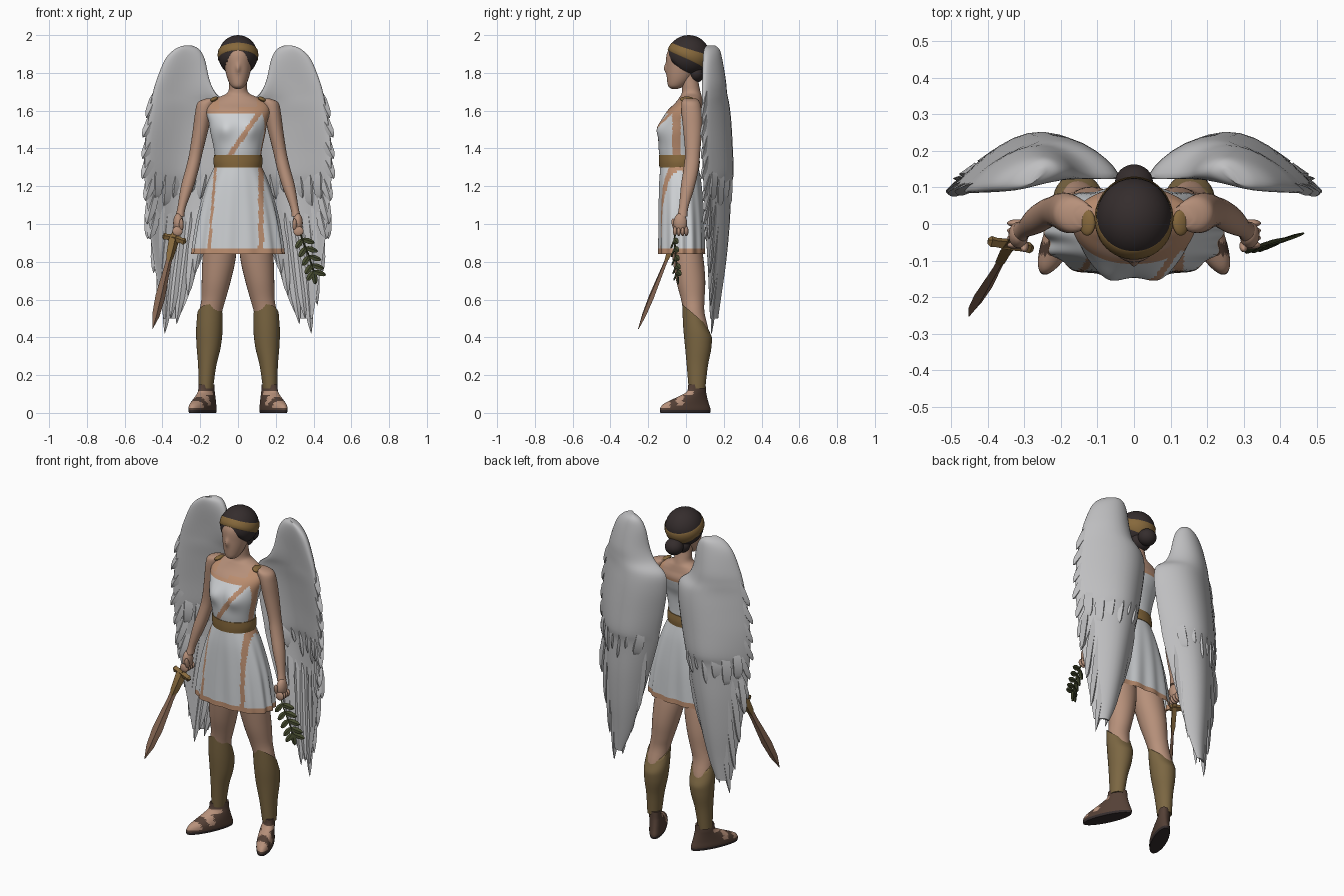
import bpy, bmesh, math
from mathutils import Vector, Matrix

cube = bpy.data.objects.get("Cube")
if cube:
    bpy.data.objects.remove(cube, do_unlink=True)


def material(name, r, g, b):
    m = bpy.data.materials.new(name)
    m.use_nodes = True
    m.diffuse_color = (r, g, b, 1)
    shader = m.node_tree.nodes["Principled BSDF"]
    shader.inputs["Base Color"].default_value = (r, g, b, 1)
    shader.inputs["Roughness"].default_value = 0.8
    return m


SKIN = material("skin", .47, .28, .195)
CLOTH = material("white cloth", .62, .64, .66)
TRIM = material("peach trim", .5, .27, .16)
WING = material("grey feather", .52, .52, .53)
GOLD = material("gold", .24, .14, .045)
BRONZE = material("bronze greave", .2, .135, .055)
DARK = material("dark hair", .035, .026, .026)
LEATHER = material("sandal leather", .09, .052, .037)
LEAF = material("olive leaf", .06, .07, .028)
BLADE = material("blade brown", .25, .14, .09)


def finish(bm, name, mats, rule=None, angle=50):
    """Turn a bmesh into a smooth shaded object; rule picks a material per face."""
    bmesh.ops.recalc_face_normals(bm, faces=bm.faces)
    for f in bm.faces:
        if rule:
            f.material_index = rule(f.calc_center_median())
    me = bpy.data.meshes.new(name)
    bm.to_mesh(me)
    bm.free()
    for m in mats:
        me.materials.append(m)
    ob = bpy.data.objects.new(name, me)
    bpy.context.collection.objects.link(ob)
    bpy.ops.object.select_all(action="DESELECT")
    ob.select_set(True)
    bpy.context.view_layer.objects.active = ob
    bpy.ops.object.shade_smooth_by_angle(angle=math.radians(angle))


def spline(keys, steps):
    """Smooth interpolation through rows of numbers."""
    out = []
    for i in range(len(keys) - 1):
        a, b, c, d = (keys[max(0, min(len(keys) - 1, i + k))] for k in (-1, 0, 1, 2))
        for s in range(steps):
            t = s / steps
            out.append([q + .5 * t * (r - p + t * (2*p - 5*q + 4*r - w + t * (3*(q - r) + w - p)))
                        for p, q, r, w in zip(a, b, c, d)])
    return out + [list(keys[-1])]


def bridge(bm, rings, caps=(True, True)):
    rows = [[bm.verts.new(p) for p in ring] for ring in rings]
    n = len(rows[0])
    for lo, hi in zip(rows, rows[1:]):
        for i in range(n):
            bm.faces.new((lo[i], lo[(i + 1) % n], hi[(i + 1) % n], hi[i]))
    for cap, row in zip(caps, (rows[0], rows[-1])):
        if cap:
            bm.faces.new(row)


def loft(name, keys, mats, n=32, steps=4, warp=None, rule=None, caps=(True, True)):
    """Stack of ellipses: rows of (x, y, z, x radius, y radius)."""
    bm = bmesh.new()
    rings = []
    for x, y, z, rx, ry in spline(keys, steps):
        ring = []
        for i in range(n):
            a = math.tau * i / n
            p = Vector((x + rx * math.cos(a), y + ry * math.sin(a), z))
            ring.append(warp(p, a) if warp else p)
        rings.append(ring)
    bridge(bm, rings, caps)
    finish(bm, name, mats, rule)


def blob(name, loc, radii, mat, rot=(0, 0), warp=None):
    bm = bmesh.new()
    bmesh.ops.create_uvsphere(bm, u_segments=32, v_segments=20, radius=1)
    rotation = Matrix.Rotation(rot[0], 4, "X") @ Matrix.Rotation(rot[1], 4, "Y")
    bm.transform(Matrix.Translation(loc) @ rotation @ Matrix.Diagonal((*radii, 1)))
    if warp:
        for v in bm.verts:
            v.co = warp(v.co)
    finish(bm, name, [mat])


LEAF_SHAPE = ((0, .35), (.2, .8), (.5, 1), (.8, .75), (.92, .45), (1, .03))


def vane(bm, start, tip, width, thick, normal, shape=LEAF_SHAPE):
    """Thin pointed lens, used for feathers, leaves and the blade."""
    start, tip = Vector(start), Vector(tip)
    d = (tip - start).normalized()
    s = d.cross(Vector(normal)).normalized()
    k = s.cross(d)
    bridge(bm, [[start.lerp(tip, t) + s * (width * w * a) + k * (thick * min(1, w + .2) * b)
                 for a, b in ((1, 0), (0, 1), (-1, 0), (0, -1))] for t, w in shape])


# Torso, neck and bodice
def bust(p, a):
    if p.y < 0:
        p.y -= .022 * math.exp(-((abs(p.x) - .07) / .045) ** 2 - ((p.z - 1.5) / .05) ** 2)
    return p


def bodice_rule(c):
    if c.z > 1.6 + .02 * (c.y < 0) * (c.x > 0):
        return 2 if .1 < abs(c.x) < .15 and c.z > 1.61 else 0
    sash = abs((c.x - .12) * .82 - (c.z - 1.6) * .57) < .013
    side = c.x > 0 and abs(c.y + .05) < .022
    return 2 if c.z > 1.585 or side or (c.y < -.03 and sash and c.x > -.06) else 1


loft("torso", [(0, -.03, 1.28, .125, .1), (0, -.035, 1.33, .12, .1), (0, -.04, 1.4, .128, .105),
               (0, -.037, 1.48, .145, .108), (0, -.022, 1.54, .155, .112), (0, .002, 1.6, .17, .1),
               (0, .017, 1.64, .155, .075), (0, .025, 1.67, .105, .06), (0, .028, 1.695, .056, .05),
               (0, .022, 1.74, .047, .046), (0, .01, 1.8, .045, .05)],
     [SKIN, CLOTH, TRIM], n=120, steps=7, warp=bust, rule=bodice_rule)


# Pleated skirt with hem and stripes, squarer than an ellipse
def pleats(p, a):
    flare = min(1, (1.31 - p.z) * 2.5)
    k = 1 + flare * (.03 * math.cos(14 * a) + .07 * math.sin(2 * a) ** 2)
    return Vector((p.x * k, (p.y + .025) * k - .025, p.z))


def skirt_rule(c):
    stripe = abs(c.x - .122) < .014 or abs(c.x + .135 - .08 * (c.z - 1.1)) < .007
    return 1 if c.z < .875 or (c.y < 0 and stripe) else 0


loft("skirt", [(0, -.035, 1.31, .122, .1), (0, -.03, 1.21, .165, .113), (0, -.025, 1.05, .21, .12),
               (0, -.023, .87, .238, .122), (0, -.023, .84, .24, .123)], [CLOTH, TRIM],
     n=168, steps=8, warp=pleats, rule=skirt_rule, caps=(True, False))
loft("belt", [(0, -.035, 1.3, .126, .106), (0, -.035, 1.33, .13, .108), (0, -.037, 1.365, .127, .106)],
     [GOLD], n=48)


# Head, hair and headband
def nose(p, a):
    if p.y < -.05:
        p.y -= .014 * math.exp(-(p.x / .012) ** 2 - ((p.z - 1.825) / .022) ** 2)
    return p


loft("face", [(0, -.06, 1.715, .012, .014), (0, -.052, 1.73, .036, .042), (0, -.035, 1.77, .056, .066),
              (0, -.02, 1.83, .07, .084), (0, -.012, 1.9, .075, .09), (0, 0, 1.96, .06, .07)],
     [SKIN], n=64, steps=6, warp=nose)


def hairline(p):
    edge = 1.865 - abs(p.x) * .5
    front = -.035 - .085 * max(0, min(1, (p.z - edge) / .04))
    return Vector((p.x, max(p.y, front), p.z))


blob("hair", (0, .014, 1.892), (.104, .112, .108), DARK, warp=hairline)
blob("hair_nape", (0, .055, 1.8), (.06, .045, .05), DARK)
blob("hair_bun", (0, .113, 1.805), (.052, .05, .048), DARK)
bm = bmesh.new()
band = []
for h, r in ((-1, .1), (-.85, 1.03), (0, 1.07), (.85, 1.03), (1, .1)):
    ring = []
    for i in range(48):
        a = math.tau * i / 48
        z = 1.898 - .042 * math.sin(-a) * -1 + h * (.028 + .008 * math.sin(a))
        size = max(.02, 1 - ((z - 1.892) / .108) ** 2) ** .5 * min(1, r + .88)
        ring.append(Vector((.108 * size * math.cos(a), .014 + .116 * size * math.sin(a), z)))
    band.append(ring)
bridge(bm, band, (False, False))
finish(bm, "headband", [GOLD])


# Wing cross-sections: z, inner x, outer x, y base, y bulge, half thickness
ROWS = spline([(1.945, .245, .285, .13, .005, .012), (1.925, .205, .335, .128, .012, .034),
               (1.87, .175, .387, .122, .025, .043), (1.76, .15, .432, .115, .048, .046),
               (1.69, .115, .452, .112, .06, .044), (1.63, .05, .465, .11, .075, .043),
               (1.54, .04, .48, .108, .09, .04), (1.4, .06, .496, .108, .102, .036),
               (1.27, .085, .496, .11, .108, .032), (1.19, .1, .49, .112, .106, .02),
               (1, .15, .472, .12, .092, .017), (.8, .205, .445, .132, .065, .013),
               (.62, .262, .415, .14, .035, .009), (.5, .315, .395, .145, .015, .005)], 5)


def sheet(row, u):
    """Point on the middle sheet of the wing, u running from inner to outer edge."""
    z, inner, outer, base, bulge, thick = row
    y = base + bulge * math.sin(math.pi * u ** .85) - .035 * (u - .5)
    return Vector((inner + (outer - inner) * u, y, z))


def row_at(z):
    return min(ROWS, key=lambda row: abs(row[0] - z))


def build_wing(label, side):
    flip = Vector((side, 1, 1))
    bm = bmesh.new()
    rings = []
    for row in ROWS:
        angles = [math.tau * i / 32 for i in range(32)]
        rings.append([(sheet(row, .5 - .5 * math.cos(a)) + Vector((0, row[5] * math.sin(a), 0))) * flip
                      for a in angles])
    bridge(bm, rings)
    finish(bm, label + "_wing", [WING])

    bm = bmesh.new()

    def feather(p, q, width, thick):
        vane(bm, p * flip, q * flip, width, thick, (0, 1, 0))

    # long flight feathers
    tips = ((.23, .74), (.265, .62), (.325, .47), (.355, .5), (.388, .42), (.42, .57), (.447, .74), (.478, .92))
    for i, (x, z) in enumerate(tips):
        p = sheet(row_at(1.15), .12 + .11 * i)
        feather(p, Vector((x, .15 - .004 * i, z)), .032, .012)
    # ragged outer edge
    for i in range(7):
        z = 1.74 - .11 * i
        feather(sheet(row_at(z), .86), sheet(row_at(z - .17), 1.02 + .012 * (i % 2)), .03, .015)
    # covert tips over the flight feathers
    for i in range(6):
        u = .2 + .13 * i
        row = row_at(1.3)
        drop = 1.12 + .05 * (i % 2) - .06 * u
        feather(sheet(row, u), sheet(row_at(drop), min(.98, u + .03)), .042, row[5] - .004)
    finish(bm, label + "_wing_feathers", [WING], angle=40)


def greave_slant(p, a):
    if p.z > .38:
        p.z -= (p.y - .01) * .9 * (p.z - .38) / .18
    return p


def sandal_rule(c):
    if c.z < .014:
        return 2
    toes = c.y < -.085 and c.z > .026
    gap = -.05 < c.y < -.015 and c.z > .04
    ankle = .095 < c.z < .115 and c.y < .04
    return 0 if toes or gap or ankle else 1


for label, s in (("left", 1), ("right", -1)):
    def mirrored(rows):
        return [(s * x, y, z, rx, ry) for x, y, z, rx, ry in rows]

    def toe_out(p, a):
        return Vector((p.x + s * (.05 - p.y) * .42, p.y, p.z))

    build_wing(label, s)
    loft(label + "_arm", mirrored([(.135, .022, 1.665, .03, .03), (.165, .025, 1.645, .047, .048),
         (.182, .03, 1.59, .045, .054), (.198, .035, 1.5, .041, .05), (.222, .035, 1.38, .035, .04),
         (.24, .028, 1.3, .035, .04), (.268, .01, 1.2, .034, .037), (.298, -.012, 1.09, .022, .025),
         (.308, -.02, 1.04, .024, .028)]), [SKIN])
    # fist with curled fingers
    blob(label + "_palm", (s * .316, -.03, 1.005), (.027, .036, .052), SKIN)
    for i in range(4):
        blob(f"{label}_finger_{i + 1}", (s * .32, -.058 + .02 * i, .962), (.027, .011, .026), SKIN)
    blob(label + "_thumb", (s * .3, -.06, .995), (.012, .014, .035), SKIN, (.3, 0))
    loft(label + "_leg", mirrored([(.08, -.02, 1.1, .07, .07), (.092, -.008, .95, .083, .078),
         (.1, .01, .82, .088, .082), (.115, .025, .7, .077, .077), (.13, .036, .6, .064, .062),
         (.145, .042, .53, .06, .056), (.155, .06, .42, .055, .06), (.163, .06, .28, .04, .045)]), [SKIN])
    loft(label + "_greave", mirrored([(.17, .058, .13, .038, .044), (.163, .06, .25, .048, .056),
         (.155, .065, .35, .064, .07), (.152, .06, .45, .07, .075), (.149, .044, .55, .067, .064)]),
         [BRONZE], warp=greave_slant)
    loft(label + "_sandal", mirrored([(.165, -.004, 0, .046, .132), (.165, -.004, .02, .05, .134),
         (.165, 0, .045, .049, .122), (.166, .02, .07, .046, .095), (.168, .043, .095, .042, .066),
         (.17, .056, .115, .039, .05), (.17, .058, .15, .037, .046)]), [SKIN, LEATHER, DARK],
         n=48, warp=toe_out, rule=sandal_rule)
    blob(label + "_brooch", (s * .128, .004, 1.66), (.024, .036, .012), GOLD, (0, s * .45))

# Sword in the right hand
grip, tip = Vector((-.322, -.03, .99)), Vector((-.452, -.252, .445))
guard = grip.lerp(tip, .12)
bm = bmesh.new()
vane(bm, guard, tip, .029, .009, (.45, -.8, .2),
     ((0, .65), (.3, .62), (.65, 1), (.85, .75), (1, .03)))
finish(bm, "sword_blade", [BLADE], angle=25)
bm = bmesh.new()
vane(bm, grip.lerp(tip, -.07), grip.lerp(tip, .36), .03, .015, (.45, -.8, .2),
     ((0, .6), (.1, .5), (.35, .7), (.5, 1), (.85, .75), (1, .3)))
for sign in (1, -1):
    end = guard + Vector((.062 * sign, -.01 * sign, -.016 * sign - .004))
    vane(bm, guard, end, .024, .016, (0, -1, .3), ((0, 1), (.6, .65), (.85, .8), (1, .3)))
finish(bm, "sword_hilt", [GOLD], angle=25)

# Olive branch in the left hand
stem = [Vector(p) for p in spline([(.315, -.055, 1), (.34, -.06, .92), (.375, -.055, .83), (.4, -.045, .75)], 4)]
bm = bmesh.new()
for p, q in zip(stem, stem[1:]):
    vane(bm, p, q, .005, .005, (0, 1, 0), ((0, 1), (1, 1)))
for i in range(4, len(stem), 2):
    for sign in (1, -1):
        out = Vector((.05 * sign + .016, .02 * sign, -.02 - .03 * (sign < 0)))
        vane(bm, stem[i], stem[i] + out, .016, .005, (.2, -1, .4))
vane(bm, stem[-1], stem[-1] + Vector((.01, .004, -.07)), .016, .005, (.2, -1, .3))
finish(bm, "olive_branch", [LEAF], angle=25)
